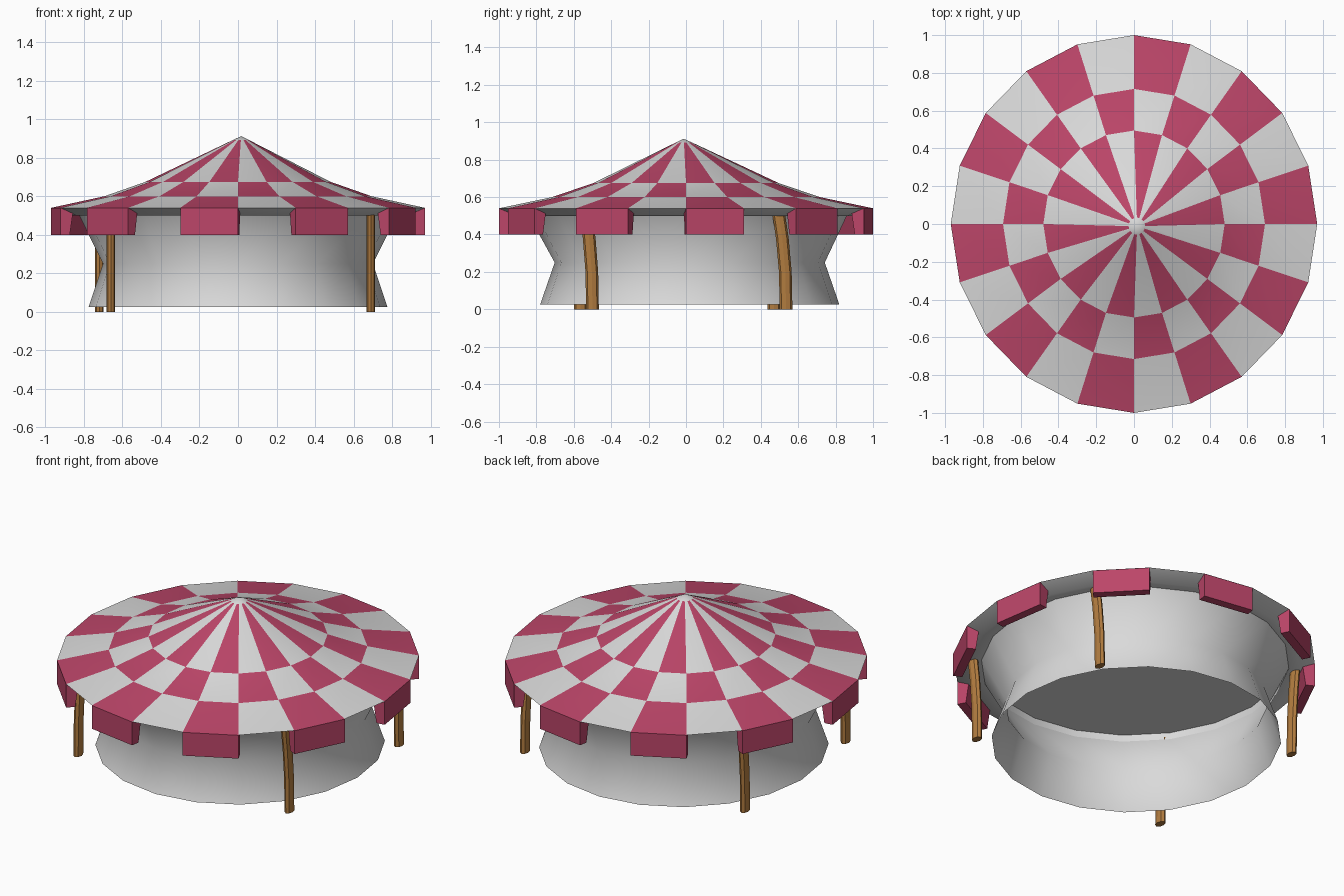
import bpy, bmesh, math

if "Cube" in bpy.data.objects:
    bpy.data.objects.remove(bpy.data.objects["Cube"])

N = 20          # sides of the tent
SX = 0.97       # tent is slightly narrower in x


def material(name, rgb):
    m = bpy.data.materials.new(name)
    m.diffuse_color = (*rgb, 1)
    m.use_nodes = True
    m.node_tree.nodes["Principled BSDF"].inputs["Base Color"].default_value = m.diffuse_color
    return m


WHITE = material("white canvas", (0.70, 0.70, 0.70))
RED = material("raspberry canvas", (0.50, 0.06, 0.14))
WOOD = material("brown wood", (0.44, 0.20, 0.05))


def finish(bm, name, mats, smooth=None):
    me = bpy.data.meshes.new(name)
    bm.to_mesh(me)
    bm.free()
    ob = bpy.data.objects.new(name, me)
    bpy.context.collection.objects.link(ob)
    for m in mats:
        me.materials.append(m)
    if smooth:
        bpy.ops.object.select_all(action='DESELECT')
        ob.select_set(True)
        bpy.context.view_layer.objects.active = ob
        bpy.ops.object.shade_smooth_by_angle(angle=math.radians(smooth))
    return ob


def ring(bm, r, z, cx=0.0, cy=0.0):
    return [bm.verts.new((SX * r * math.cos(2 * math.pi * i / N) + cx,
                          r * math.sin(2 * math.pi * i / N) + cy, z)) for i in range(N)]


def bridge(bm, a, b, colour=lambda i: 0):
    n = len(a)
    for i in range(n):
        j = (i + 1) % n
        f = bm.faces.new((a[i], a[j], b[j], b[i]))
        f.material_index = colour(i)


# Roof: checkered concave cone with a sloped eave and flat ceiling
bm = bmesh.new()
outer = ring(bm, 1.0, 0.54)
mid = ring(bm, 0.715, 0.60)
inner = ring(bm, 0.495, 0.675)
cap = ring(bm, 0.045, 0.891, 0.015, -0.011)
bridge(bm, outer, mid, lambda i: 1 - i % 2)
bridge(bm, mid, inner, lambda i: i % 2)
bridge(bm, inner, cap, lambda i: 1 - i % 2)
tip = bm.verts.new((0.017, -0.014, 0.912))
for i in range(N):
    bm.faces.new((cap[i], cap[(i + 1) % N], tip))
eave = ring(bm, 0.91, 0.50)
bridge(bm, eave, outer)
lip = ring(bm, 0.85, 0.50, 0, 0.01)
bridge(bm, lip, eave)
ceiling = ring(bm, 0.85, 0.54, 0, 0.01)
bridge(bm, ceiling, lip)
bm.faces.new(ceiling[::-1])
finish(bm, "roof", [WHITE, RED], 25)

# Valance flaps: a tapered block hanging under every other eave segment
bm = bmesh.new()
for i in range(0, N, 2):
    a0, a1 = (2 * math.pi * k / N for k in (i, i + 1))
    p = [(SX * math.cos(a), math.sin(a)) for a in (a0, a1)]
    am = (a0 + a1) / 2
    rows = []
    for z, depth in ((0.40, 0.05), (0.539, 0.07)):
        dx, dy = -depth * math.cos(am), -depth * math.sin(am)
        base = [p[0], p[1], (p[1][0] + dx, p[1][1] + dy), (p[0][0] + dx, p[0][1] + dy)]
        rows.append([bm.verts.new((x, y, z)) for x, y in base])
    bridge(bm, *rows)
    bm.faces.new(rows[0][::-1])
    bm.faces.new(rows[1])
finish(bm, "valance_flaps", [RED])

# Wall: open waisted cloth skirt
bm = bmesh.new()
rings = [ring(bm, r, z, 0, y) for r, z, y in
         ((0.80, 0.025, 0.02), (0.722, 0.25, 0.02), (0.85, 0.50, 0.01))]
for a, b in zip(rings, rings[1:]):
    bridge(bm, a, b)
finish(bm, "cloth_wall", [WHITE], 50)


# Poles: slightly bent oval posts
def pole(name, x, y, bend):
    bm = bmesh.new()
    rows = []
    for z, t in ((0.0, 0), (0.20, 0.1), (0.38, 0.5), (0.515, 1)):
        rows.append([bm.verts.new((x + 0.022 * math.cos(k * math.pi / 4),
                                   y + bend * t + 0.034 * math.sin(k * math.pi / 4), z))
                     for k in range(8)])
    for a, b in zip(rows, rows[1:]):
        bridge(bm, a, b)
    bm.faces.new(rows[0][::-1])
    bm.faces.new(rows[-1])
    finish(bm, name, [WOOD])


pole("front_right_pole", 0.69, -0.50, -0.035)
pole("back_right_pole", 0.69, 0.535, -0.04)
pole("front_left_pole", -0.66, -0.565, 0.03)
pole("back_left_pole", -0.72, 0.47, 0.03)
